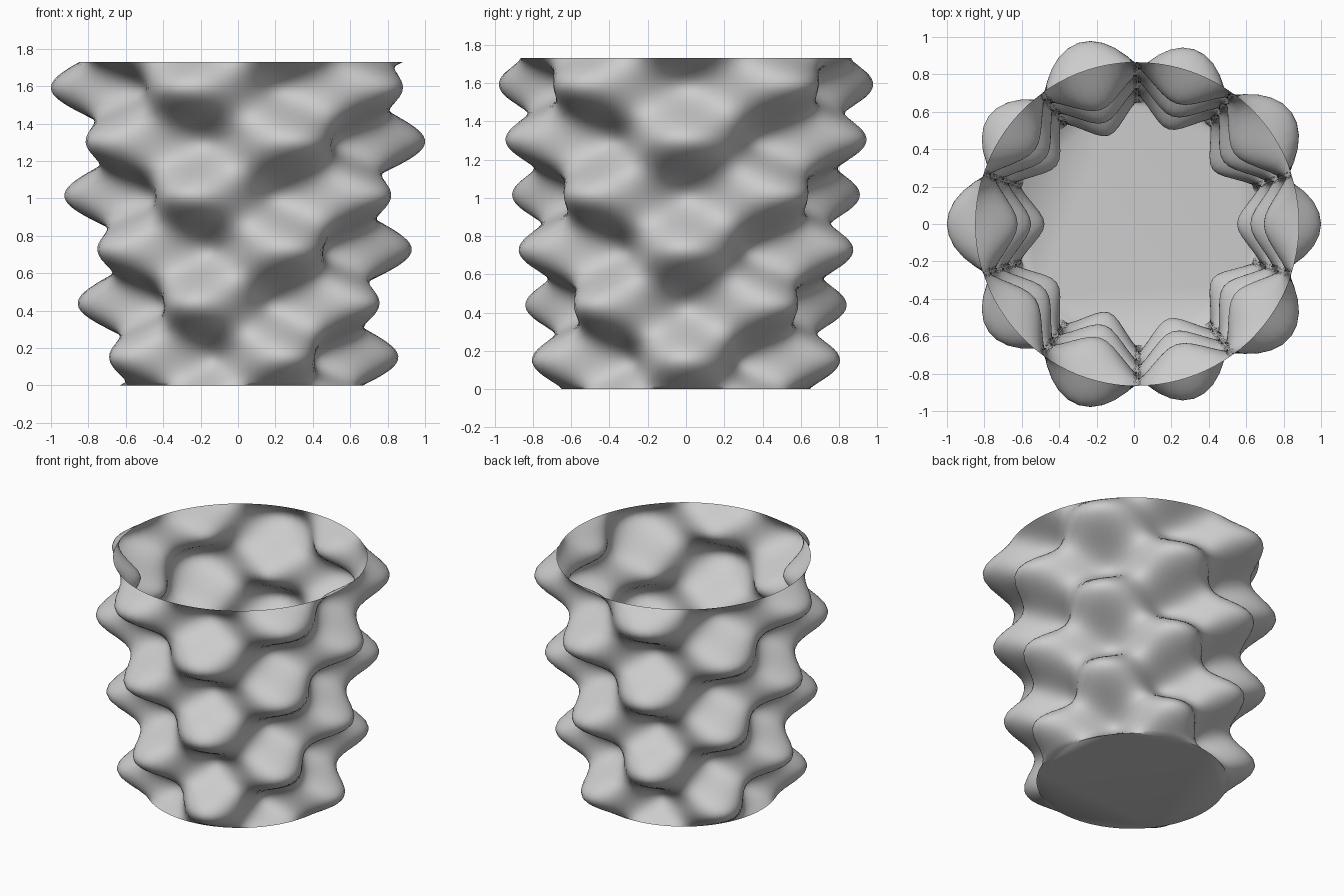
import bpy
import bmesh
from math import sin, cos, pi, radians

cube = bpy.data.objects.get("Cube")
if cube:
    bpy.data.objects.remove(cube, do_unlink=True)

HEIGHT, R_BOTTOM, R_TOP = 1.73, 0.65, 0.865
AMPLITUDE, LOBES, WAVES = 0.171, 5, 3
COLUMNS, ROWS = 100, 100
SHIFT_X = 0.018

# Plain grey
grey = bpy.data.materials.new("light_grey")
grey.use_nodes = True
colour = (0.6, 0.6, 0.6, 1.0)
grey.diffuse_color = colour
grey.node_tree.nodes["Principled BSDF"].inputs["Base Color"].default_value = colour


def wall_point(theta, t):
    """Tapered cylinder with a checkerboard of bumps and dents."""
    bump = AMPLITUDE * cos(LOBES * theta) * sin(2 * pi * WAVES * t)
    r = R_BOTTOM + (R_TOP - R_BOTTOM) * t + bump
    return (SHIFT_X + r * cos(theta), r * sin(theta), HEIGHT * t)


# Thin wall, open at the top, and a flat floor
bm = bmesh.new()
rings = [[bm.verts.new(wall_point(2 * pi * i / COLUMNS, j / ROWS))
          for i in range(COLUMNS)] for j in range(ROWS + 1)]
for low, high in zip(rings, rings[1:]):
    for i in range(COLUMNS):
        k = (i + 1) % COLUMNS
        bm.faces.new((low[i], low[k], high[k], high[i]))
bm.faces.new(list(reversed(rings[0])))

mesh = bpy.data.meshes.new("bumpy_vase")
bm.to_mesh(mesh)
bm.free()
mesh.materials.append(grey)
vase = bpy.data.objects.new("bumpy_vase", mesh)
bpy.context.collection.objects.link(vase)

# Smooth wall with a crisp edge around the floor
bpy.context.view_layer.objects.active = vase
vase.select_set(True)
bpy.ops.object.shade_smooth_by_angle(angle=radians(50))
